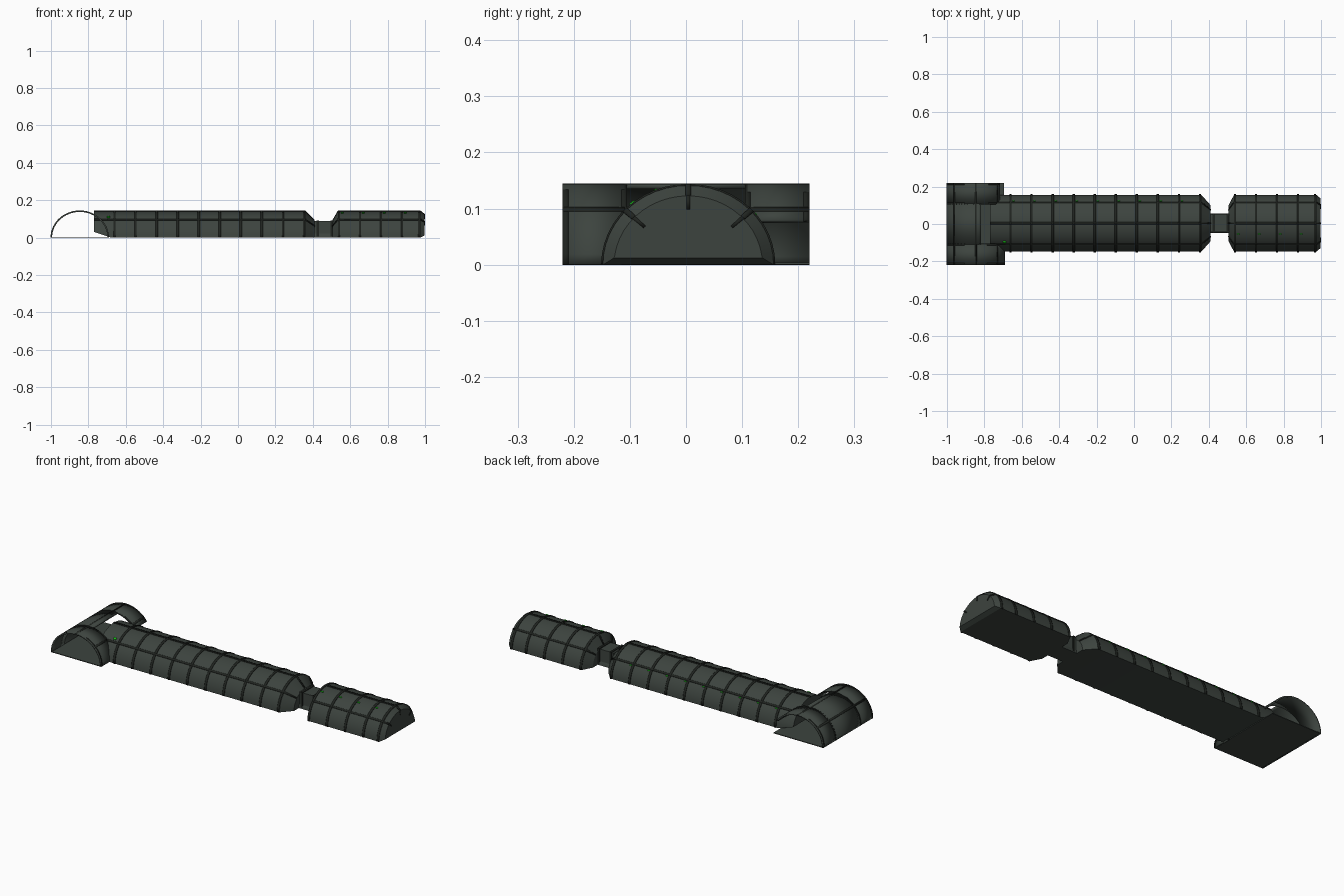
import bpy, bmesh
from math import sin, cos, radians

if "Cube" in bpy.data.objects:
    bpy.data.objects.remove(bpy.data.objects["Cube"], do_unlink=True)


def material(name, rgb):
    m = bpy.data.materials.new(name)
    m.use_nodes = True
    m.diffuse_color = (*rgb, 1)
    m.node_tree.nodes["Principled BSDF"].inputs["Base Color"].default_value = (*rgb, 1)
    return m


CANVAS = material("dark green grey canvas", (0.046, 0.057, 0.049))
RIB = material("near black rib", (0.014, 0.017, 0.014))
GREEN = material("bright green light", (0.01, 0.6, 0.01))

A, B = 0.152, 0.141          # half width and height of the vault
TENT_X, HALL_Y = -0.846, 0.004


def finish(name, bm, mat, thick=0):
    bmesh.ops.recalc_face_normals(bm, faces=bm.faces)
    me = bpy.data.meshes.new(name)
    bm.to_mesh(me)
    bm.free()
    ob = bpy.data.objects.new(name, me)
    bpy.context.collection.objects.link(ob)
    me.materials.append(mat)
    if thick:
        mod = ob.modifiers.new("thickness", "SOLIDIFY")
        mod.thickness = thick
        mod.offset = 0
    bpy.ops.object.select_all(action="DESELECT")
    ob.select_set(True)
    bpy.context.view_layer.objects.active = ob
    bpy.ops.object.shade_smooth_by_angle(angle=radians(25))
    return ob


def point(along, t, s, axis, lift=0):
    """Point on the half ellipse at angle t, at a station along the axis."""
    c, h = A * s * cos(radians(t)), max(B * s * sin(radians(t)), lift)
    return (along, HALL_Y + c, h) if axis == "x" else (TENT_X + c, along, h)


def vault(name, stations, mat, t0=0, t1=180, axis="x", thick=0, solid=False, n=24):
    """Skin half-ellipse rings given as (along, scale, optional lift)."""
    bm = bmesh.new()
    rings = []
    for along, s, *lift in stations:
        low = lift[0] if lift else 0
        rings.append([bm.verts.new(point(along, t0 + (t1 - t0) * i / n, s, axis, low))
                      for i in range(n + 1)])
    for r, q in zip(rings, rings[1:]):
        for i in range(n):
            bm.faces.new((r[i], r[i + 1], q[i + 1], q[i]))
        if solid:
            bm.faces.new((r[0], q[0], q[n], r[n]))
    if solid:
        bm.faces.new(rings[0])
        bm.faces.new(rings[-1])
    return finish(name, bm, mat, thick)


def hoop(name, along, axis="x", t0=0, t1=180, scale=1.008, width=0.012):
    vault(name, [(along - width / 2, scale), (along + width / 2, scale)], RIB,
          t0, t1, axis, 0.004)


def strip(name, stations, t, axis="x", mat=RIB, half=2.0):
    vault(name, stations, mat, t - half, t + half, axis, 0.004, n=2)


def grow(stations):
    return [(a, s + 0.008) for a, s, *_ in stations]


# Long hall, entrance of the side building, and passage between them
hall = [(-0.77, 1, 0.03), (-0.68, 1), (0.36, 1), (0.41, 0.63)]
annex = [(0.505, 0.63), (0.535, 1), (0.975, 1), (0.998, 0.87, 0.012)]
vault("long_hall", hall, CANVAS, solid=True)
vault("annex_hall", annex, CANVAS, solid=True)
vault("passage", [(0.40, 0.35), (0.515, 0.35)], CANVAS, solid=True, n=8)


def box(name, lo, hi, mat):
    bm = bmesh.new()
    bmesh.ops.create_cube(bm, size=1)
    for v in bm.verts:
        v.co = [(l + h) / 2 + c * (h - l) for l, h, c in zip(lo, hi, v.co)]
    return finish(name, bm, mat)


box("passage_roof", (0.41, -0.044, 0.01), (0.51, 0.052, 0.088), CANVAS)
for i, x in enumerate((0.42, 0.495)):
    box(f"passage_collar_{i}", (x, -0.048, 0.004), (x + 0.012, 0.056, 0.092), RIB)

# Hoops and lengthwise battens
for i in range(10):
    hoop(f"hall_hoop_{i}", -0.66 + i * 0.1125)
for i in range(4):
    hoop(f"annex_hoop_{i}", 0.54 + i * 0.1125)
hoop("annex_end_hoop", 0.968)
for i, t in enumerate((43, 90, 137)):
    strip(f"hall_batten_{i}", grow(hall), t)
    strip(f"annex_batten_{i}", grow(annex), t)
    # Short radial bars on the end face
    vault(f"end_bar_{i}", [(0.998, 0.7), (0.998, 0.87)], RIB, t - 1.5, t + 1.5,
          thick=0.003, n=2)

# Cross tent: open-ended shell, cut away where the long hall enters
for name, y0, y1, low in (("front", -0.22, -0.11, 0), ("middle", -0.11, 0.11, 80),
                          ("back", 0.11, 0.22, 33)):
    vault(f"tent_shell_{name}", [(y0, 1), (y1, 1)], CANVAS, low, 180, "y", 0.008)
box("tent_floor", (-0.998, -0.22, 0), (-0.694, 0.22, 0.004), CANVAS)
for i, (y, low) in enumerate(((-0.214, 0), (-0.11, 0), (0.11, 33), (0.214, 33))):
    hoop(f"tent_hoop_{i}", y, "y", low, 180, 1.014, 0.01)
ends = [(-0.22, 1.014), (0.22, 1.014)]
for i, t in enumerate((90, 137)):
    strip(f"tent_batten_{i}", ends, t, "y")
for side, y in (("front", -0.22), ("back", 0.11)):
    strip(f"tent_inner_batten_{side}", [(y, 1.014), (y + 0.11, 1.014)], 43, "y")

# Small green lights beside the hoops
for i in range(4):
    x = 0.55 + i * 0.1125
    strip(f"annex_light_{i}", [(x, 1.015), (x + 0.014, 1.015)], 112, mat=GREEN, half=1)
for i in range(9):
    x = -0.65 + i * 0.1125
    strip(f"hall_light_{i}", [(x, 1.012), (x + 0.012, 1.012)], 39, mat=GREEN, half=1)
strip("entrance_light", [(-0.70, 1.02), (-0.685, 1.02)], 130, mat=GREEN)
